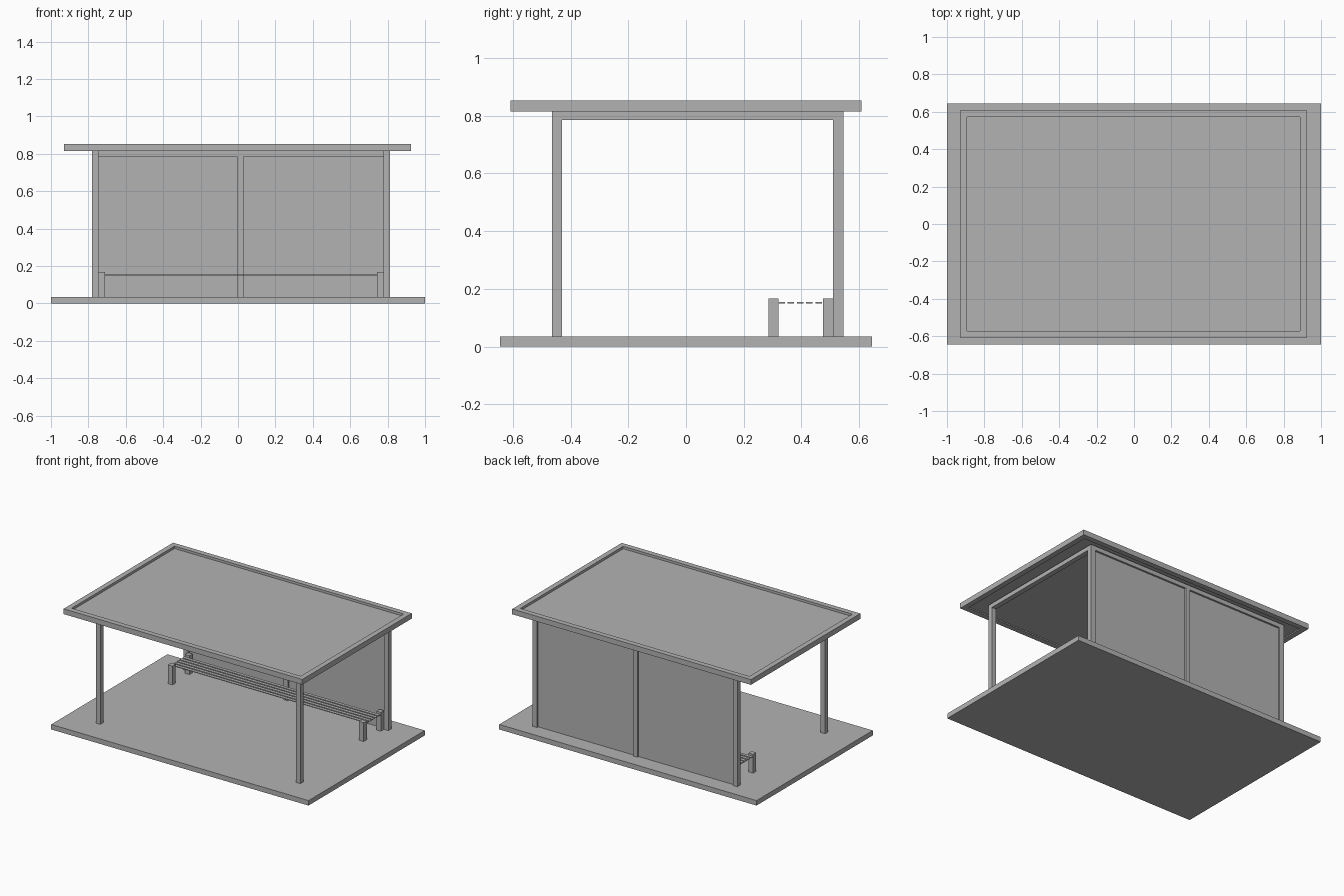
import bpy
import bmesh
from mathutils import Vector

if "Cube" in bpy.data.objects:
    bpy.data.objects.remove(bpy.data.objects["Cube"], do_unlink=True)

grey = bpy.data.materials.new("plain grey")
grey.use_nodes = True
colour = (0.45, 0.45, 0.45, 1)
grey.diffuse_color = colour
grey.node_tree.nodes["Principled BSDF"].inputs["Base Color"].default_value = colour


def box(name, x, y, z):
    """Flat-faced box from its extents on each axis."""
    bm = bmesh.new()
    bmesh.ops.create_cube(bm, size=1)
    for v in bm.verts:
        v.co = Vector([(lo + hi) / 2 + c * (hi - lo) for c, (lo, hi) in zip(v.co, (x, y, z))])
    mesh = bpy.data.meshes.new(name)
    bm.to_mesh(mesh)
    bm.free()
    mesh.materials.append(grey)
    obj = bpy.data.objects.new(name, mesh)
    bpy.context.collection.objects.link(obj)
    return obj


FLOOR, BEAM, EAVES, TOP = 0.035, 0.785, 0.815, 0.852
POST = 0.035
LEFT, MIDDLE, RIGHT = -0.78, -0.005, 0.777
FRONT, BACK = -0.465, 0.51

# Ground slab
box("floor_slab", (-1, 1), (-0.645, 0.645), (0, FLOOR))

# Posts: two at the front, three along the back
for side, x in (("right", LEFT), ("left", RIGHT)):
    box("front_post_" + side, (x, x + POST), (FRONT, FRONT + POST), (FLOOR, EAVES))
for side, x in (("right", LEFT), ("middle", MIDDLE), ("left", RIGHT)):
    box("back_post_" + side, (x, x + POST), (BACK, BACK + POST), (FLOOR, EAVES))

# Beams under the roof at both sides and the back
for side, x in (("right", LEFT), ("left", RIGHT)):
    box("side_beam_" + side, (x, x + POST), (FRONT + POST, BACK), (BEAM, EAVES))

# Back wall: one beam and one thin panel in each bay
for side, a, b in (("right", LEFT, MIDDLE), ("left", MIDDLE, RIGHT)):
    bay = (a + POST, b)
    box("back_beam_" + side, bay, (BACK, BACK + POST), (BEAM, EAVES))
    box("back_panel_" + side, bay, (0.523, 0.532), (FLOOR, BEAM))

# Roof: raised rim around a thinner sheet
X0, X1, Y0, Y1, RIM = -0.93, 0.925, -0.608, 0.608, 0.037
box("roof_sheet", (X0 + RIM, X1 - RIM), (Y0 + RIM, Y1 - RIM), (0.823, 0.835))
for side, y in (("front", Y0), ("back", Y1 - RIM)):
    box("roof_rim_" + side, (X0, X1), (y, y + RIM), (EAVES, TOP))
for side, x in (("right", X0), ("left", X1 - RIM)):
    box("roof_rim_" + side, (x, x + RIM), (Y0 + RIM, Y1 - RIM), (EAVES, TOP))

# Bench: four short legs and thin slats
for side, x in (("right", -0.745), ("left", 0.742)):
    for end, y in (("front", 0.285), ("back", 0.475)):
        box(f"bench_leg_{end}_{side}", (x, x + POST), (y, y + POST), (FLOOR, 0.167))
for i in range(5):
    y = 0.32 + i * 0.032
    box(f"bench_slat_{i + 1}", (-0.745, 0.777), (y, y + 0.023), (0.149, 0.154))
